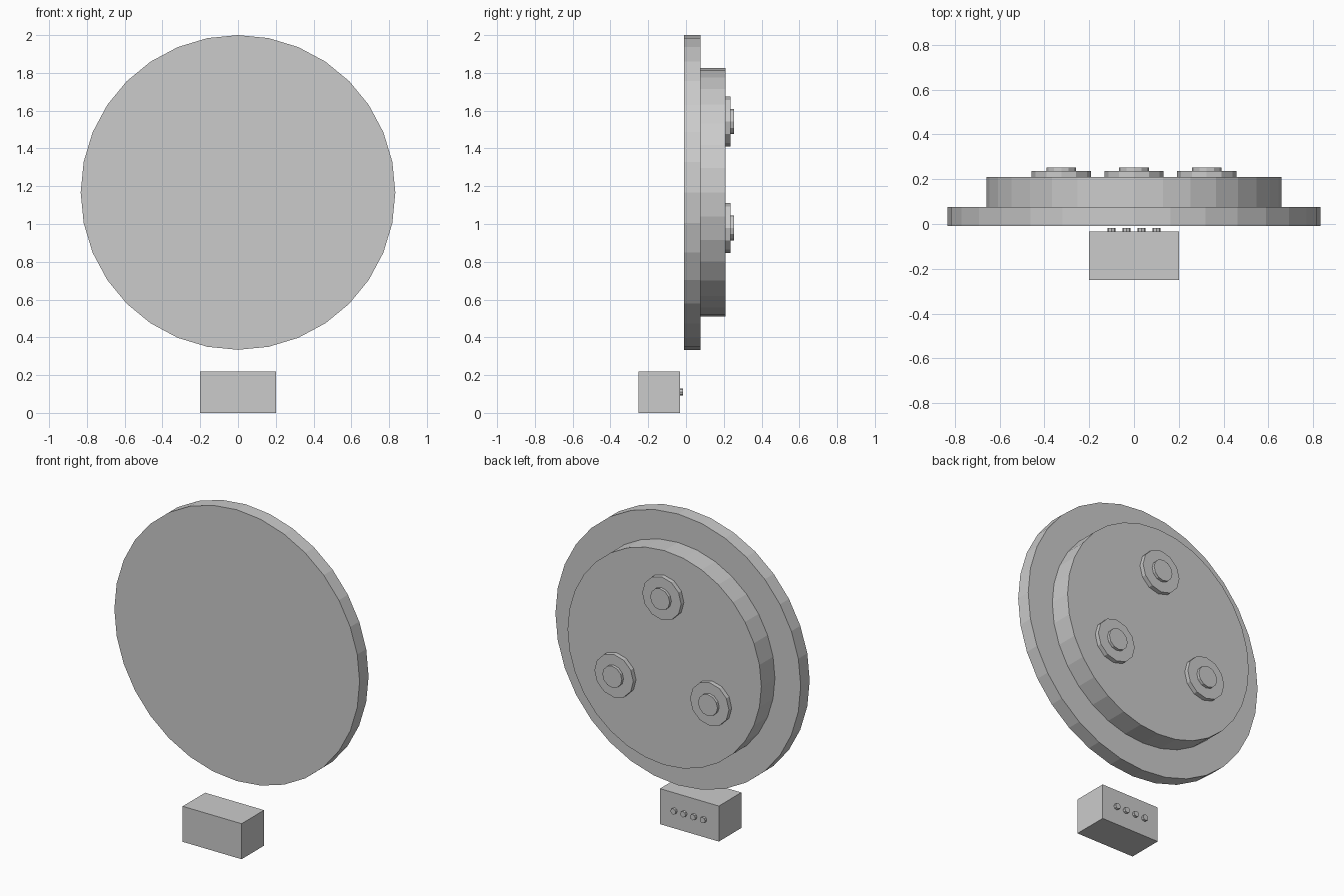
import bpy, math
from mathutils import Matrix

if "Cube" in bpy.data.objects:
    bpy.data.objects.remove(bpy.data.objects["Cube"])

grey = bpy.data.materials.new("plain_grey")
grey.diffuse_color = (0.6, 0.6, 0.6, 1)
grey.use_nodes = True
grey.node_tree.nodes["Principled BSDF"].inputs["Base Color"].default_value = grey.diffuse_color

CZ = 1.167  # height of the disc centre


def finish(ob, name):
    ob.name = name
    ob.data.name = name
    ob.data.materials.append(grey)


def disc(name, x, z, radius, y0, y1, sides):
    """Flat-shaded cylinder along y, with a vertex at the top."""
    bpy.ops.mesh.primitive_cylinder_add(vertices=sides, radius=radius, depth=y1 - y0)
    ob = bpy.context.object
    ob.data.transform(Matrix.Translation((x, (y0 + y1) / 2, z)) @ Matrix.Rotation(math.radians(90), 4, 'X'))
    finish(ob, name)


# Main round plate and the thicker back housing
disc("front_plate", 0, CZ, 0.833, -0.01, 0.077, 32)
disc("back_housing", 0, CZ, 0.658, 0.077, 0.209, 32)

# Three stepped feet spaced evenly on the back
for i in range(3):
    a = math.radians(90 + 120 * i)
    x, z = 0.375 * math.cos(a), CZ + 0.375 * math.sin(a)
    disc(f"foot_base_{i + 1}", x, z, 0.132, 0.209, 0.236, 12)
    disc(f"foot_cap_{i + 1}", x, z, 0.066, 0.236, 0.253, 12)

# Separate connector block
bpy.ops.mesh.primitive_cube_add(size=1)
block = bpy.context.object
block.data.transform(Matrix.Translation((0, -0.142, 0.109)) @ Matrix.Diagonal((0.4, 0.218, 0.218, 1)))
finish(block, "connector_block")

# Row of four pins on its back face
for i in range(4):
    disc(f"pin_{i + 1}", -0.1 + i * 0.0667, 0.11, 0.018, -0.033, -0.017, 8)
